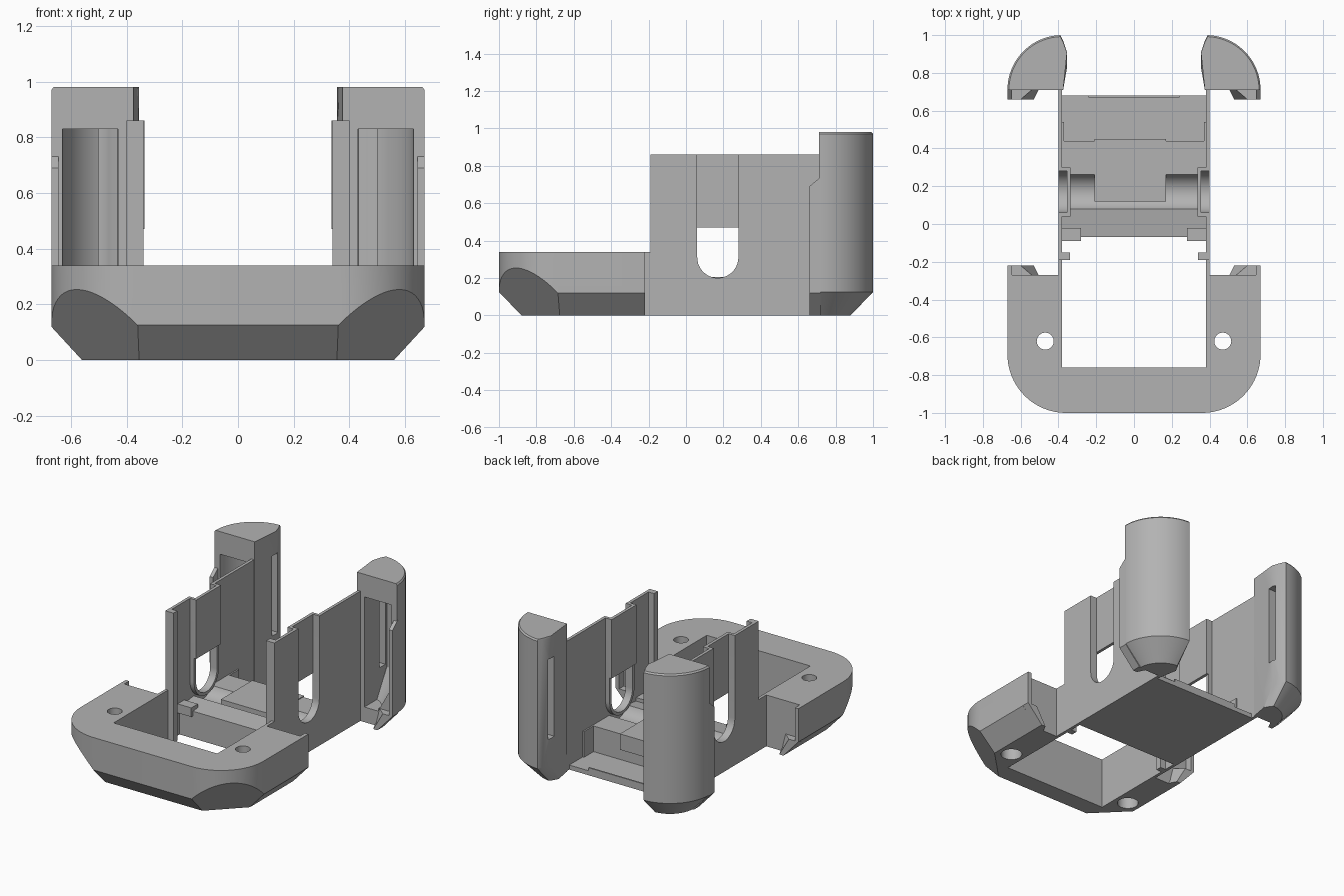
import bpy, bmesh
from math import cos, sin, radians
from mathutils import Vector

old = bpy.data.objects.get("Cube")
if old:
    bpy.data.objects.remove(old)

GREY = (0.45, 0.45, 0.45, 1)
grey = bpy.data.materials.new("plain grey")
grey.use_nodes = True
grey.diffuse_color = GREY
grey.node_tree.nodes["Principled BSDF"].inputs["Base Color"].default_value = GREY


def arc(cx, cy, r, a0, a1, n=20):
    steps = [radians(a0 + (a1 - a0) * i / n) for i in range(n + 1)]
    return [(cx + r * cos(a), cy + r * sin(a)) for a in steps]


def loft(name, rings):
    """Closed solid through rings with equal point counts."""
    bm = bmesh.new()
    rows = [[bm.verts.new(p) for p in ring] for ring in rings]
    n = len(rows[0])
    for low, high in zip(rows, rows[1:]):
        for i in range(n):
            j = (i + 1) % n
            bm.faces.new((low[i], low[j], high[j], high[i]))
    bm.faces.new(rows[0])
    bm.faces.new(rows[-1])
    bmesh.ops.recalc_face_normals(bm, faces=bm.faces)
    mesh = bpy.data.meshes.new(name)
    bm.to_mesh(mesh)
    bm.free()
    mesh.materials.append(grey)
    ob = bpy.data.objects.new(name, mesh)
    bpy.context.collection.objects.link(ob)
    return ob


def prism_z(name, pts, low, high):
    return loft(name, [[(x, y, z) for x, y in pts] for z in (low, high)])


def prism_x(name, pts, low, high):
    return loft(name, [[(x, y, z) for y, z in pts] for x in (low, high)])


def box(name, x0, x1, y0, y1, z0, z1):
    return prism_z(name, [(x0, y0), (x1, y0), (x1, y1), (x0, y1)], z0, z1)


def apply(ob, mod):
    bpy.context.view_layer.objects.active = ob
    with bpy.context.temp_override(object=ob, active_object=ob):
        bpy.ops.object.modifier_apply(modifier=mod.name)


def cut(ob, *cutters):
    for cutter in cutters:
        mod = ob.modifiers.new("cut", "BOOLEAN")
        mod.operation, mod.solver, mod.object = "DIFFERENCE", "EXACT", cutter
        apply(ob, mod)
        bpy.data.objects.remove(cutter)


def mirror(ob):
    apply(ob, ob.modifiers.new("mirror", "MIRROR"))


# Front frame: rounded slab with bevelled underside and corners
right_corner = arc(0.36, -0.69, 0.31, 0, -90)
outline = [(0.67, -0.27)] + right_corner
outline += [(-x, y) for x, y in reversed(outline)]
frame = prism_z("front_frame", outline, 0, 0.34)
bm = bmesh.new()
bm.from_mesh(frame.data)
bevels = [((0, -0.88, 0), (0, -1, -0.96))]
for s in (1, -1):
    bevels.append(((s * 0.56, 0, 0), (s, 0, -0.92)))
    bevels.append(((s * 0.435, -0.80, 0), (s, -1, -1.0)))
for co, no in bevels:
    geom = bm.verts[:] + bm.edges[:] + bm.faces[:]
    res = bmesh.ops.bisect_plane(bm, geom=geom, plane_co=co, plane_no=Vector(no).normalized(),
                                 clear_outer=True)
    rim = [e for e in res["geom_cut"] if isinstance(e, bmesh.types.BMEdge)]
    bmesh.ops.holes_fill(bm, edges=rim)
bmesh.ops.recalc_face_normals(bm, faces=bm.faces)
bm.to_mesh(frame.data)
bm.free()
cut(frame, box("opening_cutter", -0.38, 0.38, -0.76, 0, -0.1, 0.5))
for s in (1, -1):
    cut(frame, prism_z("hole_cutter", arc(s * 0.47, -0.62, 0.045, 0, 345, 23), -0.1, 0.5),
        prism_z("counterbore_cutter", arc(s * 0.47, -0.62, 0.065, 0, 345, 23), -0.1, 0.12))

# Side wall with a round-ended slot
wall = prism_x("side_wall", [(-0.28, 0), (0.72, 0), (0.72, 0.86), (-0.19, 0.86),
                             (-0.19, 0.34), (-0.28, 0.34)], 0.38, 0.40)


def stadium(r, top):
    return arc(0.17, 0.31, r, 180, 360) + [(0.17 + r, top), (0.17 - r, top)]


cut(wall, prism_x("slot_cutter", stadium(0.11, 0.95), 0.3, 0.5))
rim = prism_x("slot_rim", stadium(0.13, 0.86), 0.35, 0.398)
cut(rim, prism_x("rim_cutter", stadium(0.11, 0.95), 0.3, 0.5))
panel = box("slot_panel", 0.335, 0.355, 0.04, 0.30, 0.47, 0.86)
flange = box("wall_front_flange", 0.34, 0.40, -0.19, -0.15, 0, 0.86)
tab = box("floor_tab", 0.28, 0.385, -0.09, -0.02, 0.15, 0.21)
rib = box("wall_rib", 0.37, 0.385, 0.44, 0.54, 0.03, 0.2)

# Rear pillar: quarter-round shell, open to the front
inner_edge = [(0.39, 0.29), (0.375, 0.26), (0.355, 0.20), (0.365, 0.10), (0.375, 0)]


def pillar_ring(z, r):
    pts = arc(0.38, 0.71, r, 0, 87)
    pts += [(x, 0.71 + dy * r / 0.29) for x, dy in inner_edge]
    return [(x, y, z) for x, y in pts]


def pocket_ring(z, r):
    pts = arc(0.38, 0.70, r, 0, 78) + [(0.43, 0.70 + r * 0.97), (0.43, 0.6), (0.38 + r, 0.6)]
    return [(x, y, z) for x, y in pts]


pillar = loft("rear_pillar", [pillar_ring(0, 0.17), pillar_ring(0.125, 0.29),
                              pillar_ring(0.97, 0.29), pillar_ring(0.98, 0.282)])
cut(pillar, loft("pocket_cutter", [pocket_ring(0.1, 0.15), pocket_ring(0.28, 0.25),
                                   pocket_ring(0.83, 0.25)]),
    box("window_cutter", 0.3, 0.5, 0.87, 0.93, 0.3, 0.83))

# Thin lips and triangular feet facing each other along the sides
parts = [wall, rim, panel, flange, tab, rib, pillar]
parts.append(prism_x("pillar_lip", [(0.66, 0.12), (0.72, 0.12), (0.72, 0.74), (0.66, 0.69)],
                     0.645, 0.67))
parts.append(box("frame_lip", 0.645, 0.67, -0.28, -0.22, 0.12, 0.34))
for name, root, tip in (("pillar_foot", 0.72, 0.66), ("frame_foot", -0.28, -0.22)):
    low = [(0.50, root), (0.53, tip), (0.56, tip), (0.56, root)]
    high = [(0.53, root), (0.60, tip), (0.67, tip), (0.67, root)]
    parts.append(loft(name, [[(x, y, 0) for x, y in low], [(x, y, 0.12) for x, y in high]]))
for part in parts:
    mirror(part)

# Floor with raised saddle
saddle = arc(0.17, 0.24, 0.1, -24, -156)
floor = prism_x("floor", [(-0.07, 0), (0.68, 0), (0.68, 0.03), (0.44, 0.03), (0.44, 0.2)]
                + saddle + [(-0.07, 0.18)], -0.385, 0.385)
plate = box("saddle_plate", -0.21, 0.17, 0.12, 0.45, 0.1, 0.205)
back_lip = box("floor_back_lip", -0.24, 0.24, 0.67, 0.68, 0.02, 0.05)

# Smooth curved faces, keep edges sharp
bpy.ops.object.select_all(action="DESELECT")
for ob in parts + [frame, floor]:
    ob.select_set(True)
bpy.context.view_layer.objects.active = frame
bpy.ops.object.shade_smooth_by_angle(angle=radians(25))
